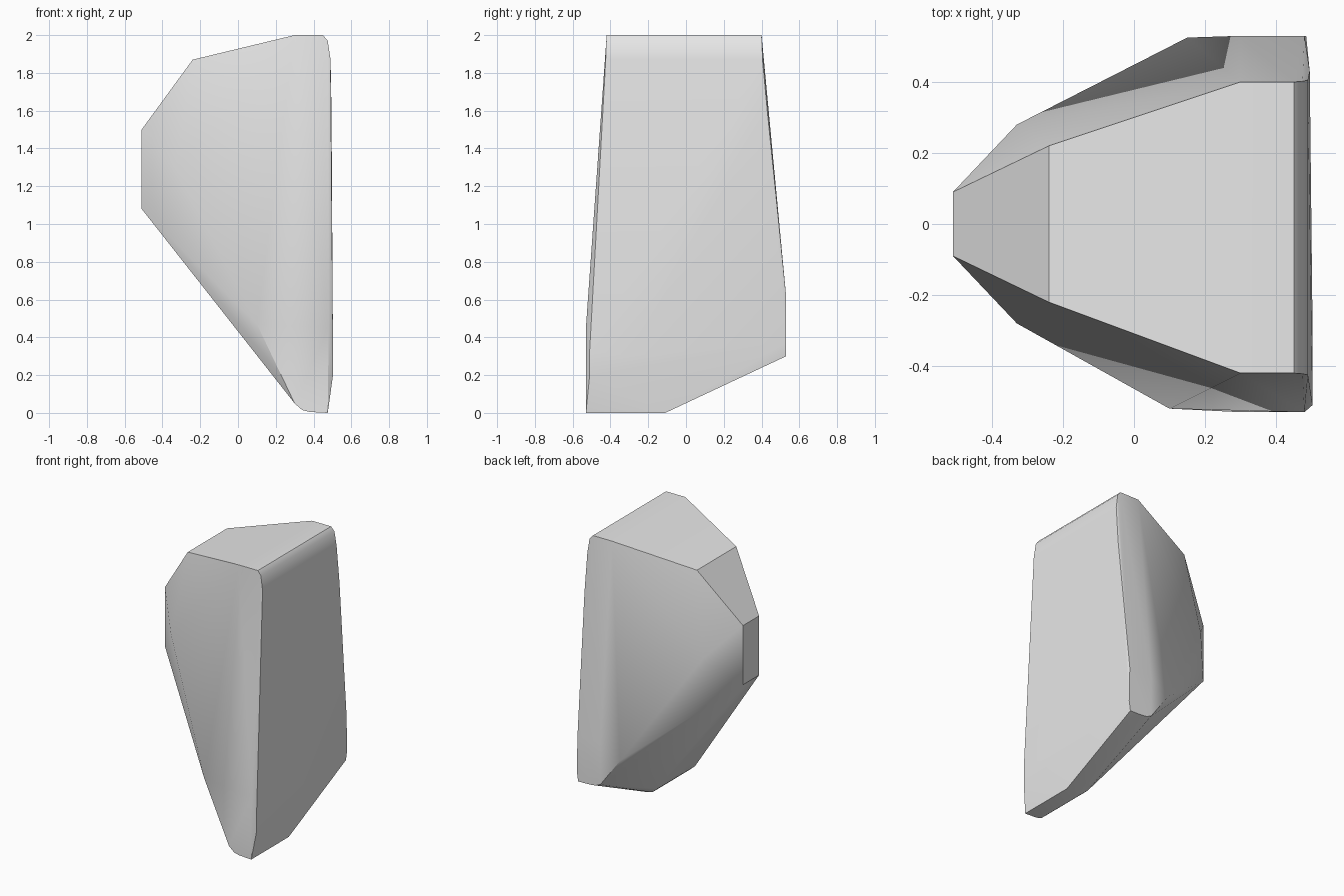
import bpy
import bmesh
from math import radians

default_cube = bpy.data.objects.get("Cube")
if default_cube:
    bpy.data.objects.remove(default_cube, do_unlink=True)


def make_material(name, colour):
    material = bpy.data.materials.new(name)
    material.use_nodes = True
    material.diffuse_color = colour
    material.node_tree.nodes["Principled BSDF"].inputs["Base Color"].default_value = colour
    return material


def make_faceted_stone(name, corner_groups, material):
    """Wrap the corner points in a convex skin and merge its flat facets."""
    bm = bmesh.new()
    for group in corner_groups:
        for point in group:
            bm.verts.new(point)
    hull = bmesh.ops.convex_hull(bm, input=bm.verts[:])
    unused = {v for v in hull["geom_interior"] + hull["geom_unused"]
              if isinstance(v, bmesh.types.BMVert)}
    bmesh.ops.delete(bm, geom=list(unused), context="VERTS")
    bmesh.ops.dissolve_limit(bm, angle_limit=radians(1), verts=bm.verts[:], edges=bm.edges[:])
    bmesh.ops.recalc_face_normals(bm, faces=bm.faces[:])
    mesh = bpy.data.meshes.new(name)
    bm.to_mesh(mesh)
    bm.free()
    mesh.materials.append(material)
    stone = bpy.data.objects.new(name, mesh)
    bpy.context.collection.objects.link(stone)
    return stone


def across(x, z, front, back):
    """A pair of corners level with each other on the front and back."""
    return [(x, front, z), (x, back, z)]


# Crown with its rounded outer edge
crown = (across(-0.24, 1.87, -0.22, 0.22) + across(0.3, 2, -0.42, 0.4)
         + across(0.45, 2, -0.42, 0.4) + across(0.475, 1.97, -0.422, 0.402)
         + across(0.49, 1.87, -0.425, 0.405))

# Narrow nose and the shoulders behind it
nose = (across(-0.51, 1.5, -0.09, 0.09) + across(-0.51, 1.08, -0.09, 0.09)
        + across(-0.33, 1.29, -0.28, 0.28))

# Widest part of the flanks
flanks = [(0.1, -0.52, 0.47), (0.15, 0.525, 0.53),
          (0.48, -0.53, 0.45), (0.48, 0.53, 0.62), (0.3, 0.53, 0.62)]

# Rounded foot, level at the front and rising to the back
foot = []
for x, lift in ((0.3, 0.05), (0.34, 0.015), (0.38, 0.005), (0.475, 0)):
    foot += across(x, lift, -0.53, -0.11)
    foot.append((x, 0.53, 0.3 + lift / 2))

# Slight swell on the broad side
swell = [(0.503, -0.51, 0.2), (0.503, -0.51, 0.33), (0.503, -0.3, 0.3),
         (0.495, 0.43, 1.6), (0.49, 0.5, 0.6), (0.485, 0.53, 0.37)]

stone_grey = make_material("stone grey", (0.8, 0.8, 0.8, 1))
rock = make_faceted_stone("rock", (crown, nose, flanks, foot, swell), stone_grey)

bpy.context.view_layer.objects.active = rock
rock.select_set(True)
bpy.ops.object.shade_smooth_by_angle(angle=radians(35))
